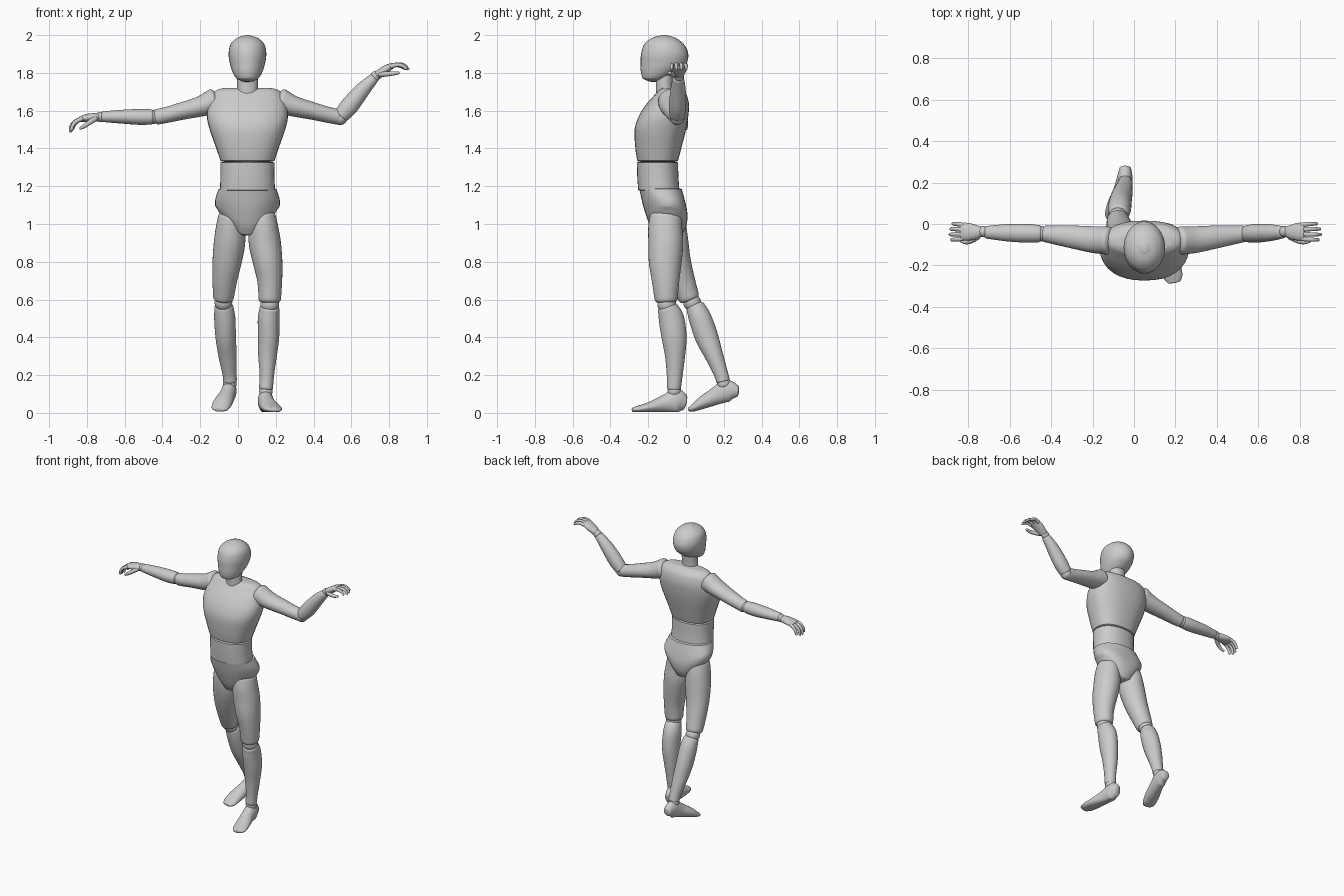
import bpy, bmesh, math
from mathutils import Vector

X, Y, Z = Vector((1, 0, 0)), Vector((0, 1, 0)), Vector((0, 0, 1))
CX = 0.05  # body centre line


def spline(pts, steps):
    """Catmull-Rom through tuples of any length."""
    out = []
    for i in range(len(pts) - 1):
        p0, p1, p2, p3 = pts[max(i - 1, 0)], pts[i], pts[i + 1], pts[min(i + 2, len(pts) - 1)]
        for k in range(steps):
            t = k / steps
            out.append(tuple(0.5 * (2 * b + (c - a) * t + (2 * a - 5 * b + 4 * c - d) * t * t
                       + (3 * b - a - 3 * c + d) * t ** 3) for a, b, c, d in zip(p0, p1, p2, p3)))
    return out + [tuple(pts[-1])]


def finish(name, bm):
    bmesh.ops.recalc_face_normals(bm, faces=bm.faces)
    me = bpy.data.meshes.new(name)
    bm.to_mesh(me)
    bm.free()
    ob = bpy.data.objects.new(name, me)
    bpy.context.collection.objects.link(ob)
    bpy.ops.object.select_all(action='DESELECT')
    bpy.context.view_layer.objects.active = ob
    ob.select_set(True)
    bpy.ops.object.shade_smooth_by_angle(angle=math.radians(40))
    return ob


def loft(name, sections, side=X, axis=None, dome=0.4, power=2.0, seg=32, steps=5, warp=None):
    """Skin oval sections (x, y, z, half width, half depth) and round both ends."""
    s = spline(sections, steps)
    cs = [Vector(p[:3]) for p in s]
    rings = []
    for i, p in enumerate(s):
        d = axis or (cs[min(i + 1, len(s) - 1)] - cs[max(i - 1, 0)]).normalized()
        rings.append((cs[i], d, max(p[3], 0.002), max(p[4], 0.002)))

    def cap(ring, sign):
        c, d, a, b = ring
        h = dome * min(a, b)
        return [(c + d * sign * h * math.sin(t), d, a * math.cos(t), b * math.cos(t))
                for t in (0.35, 0.7, 1.05, 1.35)]
    flow = 1 if (cs[-1] - cs[0]).dot(rings[0][1]) > 0 else -1
    if dome:
        rings = cap(rings[0], -flow)[::-1] + rings + cap(rings[-1], flow)
    bm = bmesh.new()
    loops = []
    for c, d, a, b in rings:
        u = (side - d * side.dot(d)).normalized()
        v = d.cross(u)
        loop = []
        for k in range(seg):
            t = 2 * math.pi * k / seg
            co, si = math.cos(t), math.sin(t)
            q = 2 / power
            w = c + u * a * math.copysign(abs(co) ** q, co) + v * b * math.copysign(abs(si) ** q, si)
            loop.append(bm.verts.new(warp(w) if warp else w))
        loops.append(loop)
    for lo, hi in zip(loops, loops[1:]):
        for k in range(seg):
            bm.faces.new((lo[k], lo[(k + 1) % seg], hi[(k + 1) % seg], hi[k]))
    bm.faces.new(loops[0])
    bm.faces.new(loops[-1])
    return finish(name, bm)


def stack(name, rows, **kw):
    """Upright body part from rows (z, half width, front y, back y)."""
    return loft(name, [(CX, (f + b) / 2, z, w, (b - f) / 2) for z, w, f, b in rows], axis=Z, **kw)


def ball(name, centre, r):
    bm = bmesh.new()
    bmesh.ops.create_uvsphere(bm, u_segments=24, v_segments=14, radius=r)
    bmesh.ops.translate(bm, verts=bm.verts, vec=centre)
    return finish(name, bm)


# Head and neck
stack("head", [(1.757, .03, -.2, -.14), (1.768, .055, -.226, -.11), (1.785, .069, -.235, -.075),
               (1.815, .083, -.24, -.03), (1.85, .093, -.24, .003), (1.9, .1, -.238, .012),
               (1.95, .09, -.222, -.01), (1.983, .058, -.185, -.05), (1.997, .02, -.14, -.09)],
      dome=.15)
stack("neck", [(1.67, .058, -.16, -.065), (1.74, .055, -.16, -.07), (1.83, .055, -.16, -.06)], dome=.1)

# Torso
stack("chest", [(1.335, .143, -.258, -.042), (1.4, .165, -.268, -.025), (1.5, .2, -.272, 0),
                (1.57, .215, -.25, .012), (1.63, .208, -.213, .016), (1.68, .19, -.17, .005),
                (1.705, .17, -.148, -.015), (1.717, .14, -.13, -.04)], dome=.1, power=2.35)
stack("belly", [(1.18, .146, -.253, -.035), (1.25, .143, -.258, -.04), (1.325, .144, -.26, -.042)],
      dome=.08, power=2.2)


# Pelvis, its lower rim pulled up at the hips to form the leg openings
def leg_openings(p):
    top, low = 1.185, 0.945
    rim = low + 0.125 * min(max(abs(p.x - CX) - 0.03, 0) / 0.13, 1)
    if p.z < top:
        p.z = top - (top - p.z) * (top - rim) / (top - low)
    return p


stack("pelvis", [(.945, .15, -.165, -.02), (.985, .168, -.19, 0), (1.04, .172, -.21, .008),
                 (1.1, .167, -.228, 0), (1.185, .153, -.247, -.022)],
      dome=.08, power=2.2, warp=leg_openings)

# Legs: the left one carries the weight, the right one trails behind
loft("left_thigh", [(.13, -.105, 1.04, .07, .085), (.135, -.11, .98, .078, .09), (.142, -.107, .9, .085, .092),
                    (.157, -.11, .8, .078, .087), (.168, -.108, .7, .066, .073), (.168, -.105, .6, .059, .061)])
loft("left_shin", [(.167, -.098, .555, .052, .054), (.162, -.078, .5, .057, .067), (.162, -.063, .4, .056, .066),
                   (.156, -.058, .3, .049, .053), (.153, -.06, .2, .038, .042), (.148, -.064, .13, .037, .037)])
loft("right_thigh", [(-.035, -.095, 1.04, .07, .08), (-.04, -.085, .98, .077, .086), (-.045, -.072, .9, .083, .085),
                     (-.058, -.05, .8, .077, .076), (-.07, -.018, .7, .065, .066), (-.077, .015, .61, .055, .056)])
loft("right_shin", [(-.075, .05, .56, .05, .05), (-.07, .075, .5, .056, .06), (-.065, .11, .4, .054, .061),
                    (-.055, .15, .3, .048, .048), (-.045, .184, .21, .038, .038), (-.042, .196, .17, .036, .036)])
ball("left_knee", (.168, -.102, .575), .05)
ball("right_knee", (-.077, .032, .585), .047)


# Feet with flat soles
def flat_sole(p):
    p.z = max(p.z, 0.005)
    return p


loft("left_foot", [(.14, -.008, .055, .028, .042), (.145, -.05, .062, .04, .065), (.153, -.11, .048, .042, .048),
                   (.172, -.19, .03, .049, .029), (.188, -.25, .02, .047, .019), (.194, -.28, .017, .032, .012)],
     warp=flat_sole)
loft("right_foot", [(-.042, .27, .115, .028, .032), (-.045, .22, .117, .038, .058), (-.058, .16, .09, .042, .047),
                    (-.08, .09, .055, .05, .034), (-.095, .04, .027, .046, .02), (-.1, .018, .018, .032, .012)],
     warp=flat_sole)
ball("left_ankle", (.148, -.062, .115), .036)
ball("right_ankle", (-.043, .2, .155), .036)

# Upper arms, mirrored about the centre line
arm = [(-.125, -.08, 1.65, .068, .068), (-.2, -.075, 1.622, .064, .054), (-.3, -.062, 1.597, .055, .046),
       (-.38, -.053, 1.577, .046, .042), (-.43, -.047, 1.567, .04, .041)]
loft("right_upper_arm", arm, side=Y)
loft("left_upper_arm", [(2 * CX - x, *rest) for x, *rest in arm], side=Y)
ball("right_elbow", (-.447, -.047, 1.567), .037)
ball("left_elbow", (.54, -.047, 1.563), .039)

# Forearms
loft("right_forearm", [(-.457, -.047, 1.567, .041, .04), (-.52, -.045, 1.567, .045, .042),
                       (-.62, -.042, 1.568, .041, .036), (-.715, -.04, 1.568, .03, .028)], side=Y)
loft("left_forearm", [(.547, -.047, 1.575, .041, .042), (.59, -.045, 1.625, .045, .048),
                      (.655, -.042, 1.705, .041, .041), (.717, -.04, 1.77, .03, .028)], side=Y)


# Hands: flat palm, four curled fingers and a thumb
def hand(label, wrist, direction):
    w, d = Vector(wrist), Vector(direction).normalized()
    n = Vector((-d.z, 0, d.x)) if d.x > 0 else Vector((d.z, 0, -d.x))

    def at(along, y, up, a, b):
        return (*(w + d * along + Y * y + n * up), a, b)
    ball(label + "_wrist", w, .027)
    loft(label + "_palm", [at(.01, 0, 0, .026, .022), at(.04, -.002, .002, .036, .023),
                           at(.08, 0, .004, .043, .02), at(.108, 0, .002, .041, .014)], side=Y, seg=24)
    for i, (y, length) in enumerate(((-.034, .92), (-.012, 1.05), (.011, 1), (.033, .82))):
        loft(f"{label}_finger_{i + 1}",
             [at(.1, y, .002, .0115, .012), at(.1 + .032 * length, y * 1.1, -.006, .0105, .011),
              at(.1 + .056 * length, y * 1.15, -.026, .0095, .01),
              at(.1 + .065 * length, y * 1.15, -.052 * length, .0075, .008)],
             side=Y, seg=12, steps=3, dome=.9)
    loft(label + "_thumb", [at(.03, -.024, -.006, .016, .015), at(.062, -.044, -.022, .013, .013),
                            at(.09, -.05, -.036, .011, .011), at(.112, -.046, -.046, .008, .008)],
         side=Y, seg=12, steps=3, dome=.9)


hand("right_hand", (-.728, -.037, 1.567), (-.98, 0, -.13))
hand("left_hand", (.728, -.037, 1.782), (.84, 0, .5))
